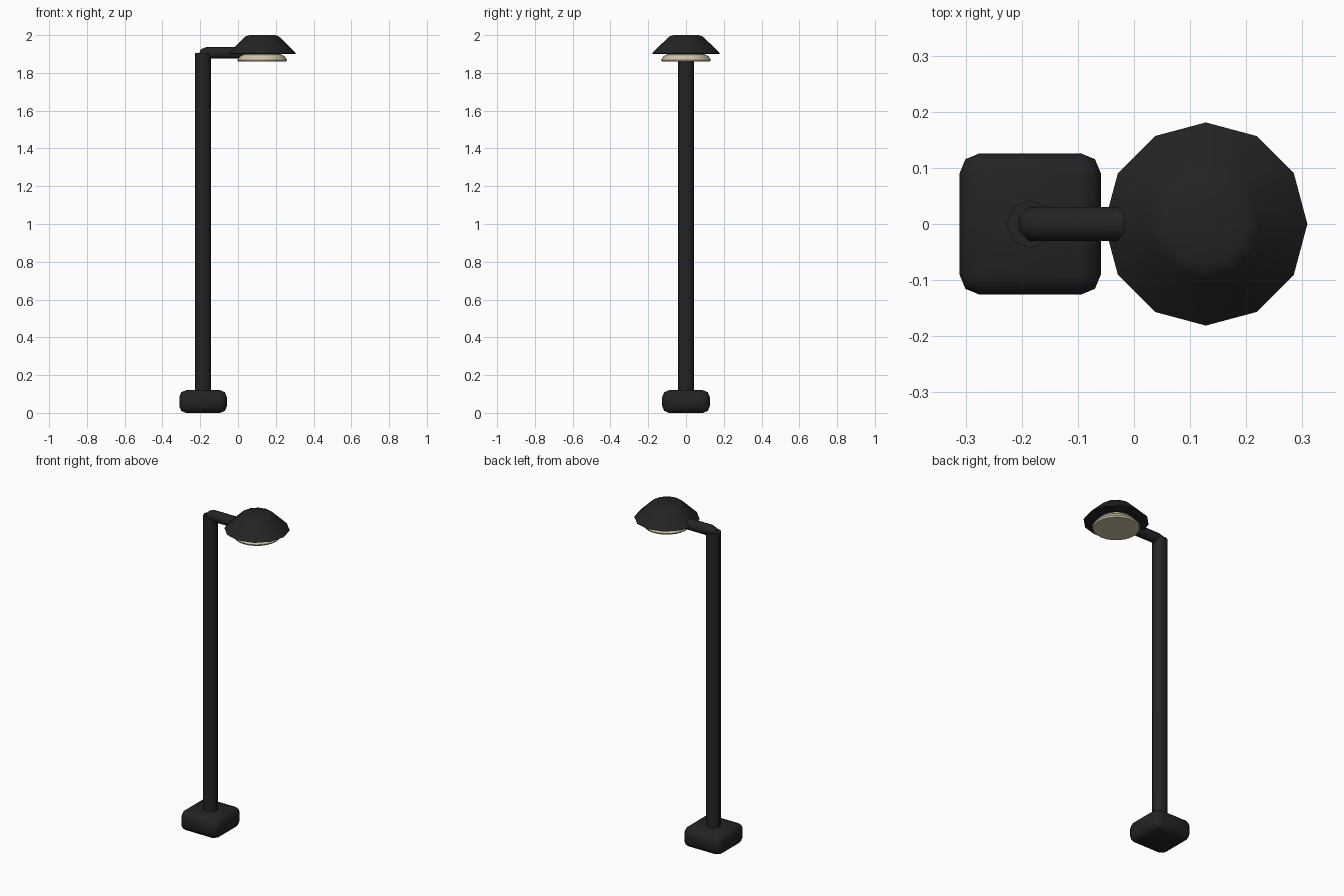
import bpy, bmesh, math
from mathutils import Vector, Matrix

old = bpy.data.objects.get("Cube")
if old:
    bpy.data.objects.remove(old, do_unlink=True)


def make_material(name, rgb):
    mat = bpy.data.materials.new(name)
    mat.use_nodes = True
    color = (*rgb, 1)
    mat.diffuse_color = color
    mat.node_tree.nodes["Principled BSDF"].inputs["Base Color"].default_value = color
    return mat


black = make_material("black metal", (0.017, 0.017, 0.017))
cream = make_material("cream lamp glass", (0.62, 0.55, 0.40))

POLE_X, LAMP_X = -0.185, 0.128


def finish(name, bm, mat, angle):
    bmesh.ops.recalc_face_normals(bm, faces=bm.faces[:])
    mesh = bpy.data.meshes.new(name)
    bm.to_mesh(mesh)
    bm.free()
    mesh.materials.append(mat)
    obj = bpy.data.objects.new(name, mesh)
    bpy.context.collection.objects.link(obj)
    bpy.ops.object.select_all(action="DESELECT")
    obj.select_set(True)
    bpy.context.view_layer.objects.active = obj
    bpy.ops.object.shade_smooth_by_angle(angle=math.radians(angle))
    return obj


def loft(name, rings, mat, angle=30):
    """Skin a list of point rings and cap both ends."""
    bm = bmesh.new()
    loops = [[bm.verts.new(p) for p in ring] for ring in rings]
    n = len(loops[0])
    for a, b in zip(loops, loops[1:]):
        for i in range(n):
            j = (i + 1) % n
            bm.faces.new((a[i], a[j], b[j], b[i]))
    bm.faces.new(loops[0])
    bm.faces.new(loops[-1])
    return finish(name, bm, mat, angle)


def ring(center, radius, sides, lean=0.0, turn=0.0):
    """A polygon ring, leaned from horizontal towards +x."""
    rot = Matrix.Rotation(lean, 3, "Y")
    steps = [turn + math.tau * i / sides for i in range(sides)]
    return [Vector(center) + rot @ Vector((radius * math.cos(t), radius * math.sin(t), 0))
            for t in steps]


def turned(name, x, profile, sides, mat, angle=30):
    return loft(name, [ring((x, 0, z), r, sides) for r, z in profile], mat, angle)


# Rounded square foot
bm = bmesh.new()
bmesh.ops.create_cube(bm, size=1)
bmesh.ops.scale(bm, vec=(0.252, 0.252, 0.12), verts=bm.verts)
bmesh.ops.translate(bm, vec=(POLE_X, 0, 0.06), verts=bm.verts)
bmesh.ops.bevel(bm, geom=bm.edges[:], offset=0.036, segments=2, profile=0.5, affect="EDGES")
finish("base", bm, black, 50)

# Octagonal pole
turned("pole", POLE_X, [(0.043, 0.08), (0.043, 1.905)], 8, black, 50)

# Bent octagonal arm
half = math.pi / 8
path = [(-0.178, 1.80, 0), (-0.178, 1.898, 0), (-0.175, 1.904, 45),
        (-0.170, 1.906, 90), (0.03, 1.906, 90)]
loft("arm", [ring((x, 0, z), 0.0325, 8, math.radians(a), half) for x, z, a in path],
     black, 50)

# Twelve-sided shade with a shallow recess underneath
turned("shade", LAMP_X, [(0.09, 1.908), (0.172, 1.901), (0.181, 1.903),
                         (0.098, 1.984), (0.088, 1.993), (0.068, 2.0)], 12, black, 40)

# Lamp disc hanging below the shade
turned("lamp", LAMP_X, [(0.10, 1.915), (0.10, 1.897), (0.118, 1.889),
                        (0.132, 1.869), (0.127, 1.86)], 24, cream, 30)
